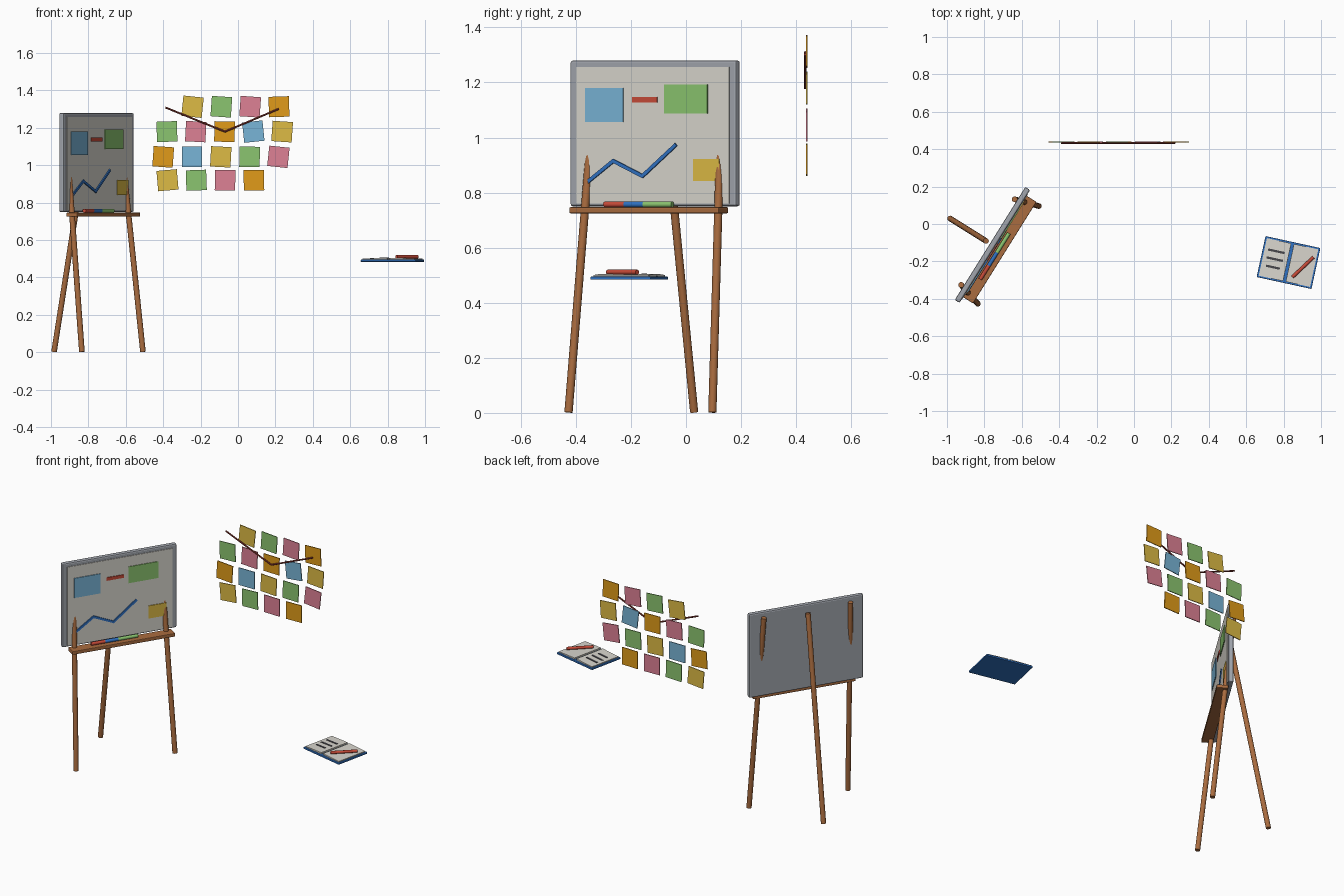
import bpy, math
from mathutils import Matrix, Vector

if "Cube" in bpy.data.objects:
    bpy.data.objects.remove(bpy.data.objects["Cube"])

COL = {
    "wood": (0.40, 0.15, 0.05), "frame": (0.36, 0.38, 0.42), "white": (0.70, 0.68, 0.62),
    "yellow": (0.73, 0.50, 0.06), "green": (0.26, 0.56, 0.16), "pink": (0.73, 0.22, 0.30),
    "orange": (0.75, 0.33, 0.01), "sky": (0.19, 0.46, 0.68), "red": (0.58, 0.07, 0.04),
    "thread": (0.25, 0.04, 0.03), "blue": (0.03, 0.17, 0.55), "cover": (0.03, 0.14, 0.36),
    "ink": (0.06, 0.06, 0.07),
}
MATS = {}
for key, rgb in COL.items():
    MATS[key] = bpy.data.materials.new(key)
    MATS[key].diffuse_color = (*rgb, 1)


def finish(ob, name, col, bevel=0.0):
    ob.name = name
    ob.data.materials.append(MATS[col])
    if bevel:
        m = ob.modifiers.new("Bevel", "BEVEL")
        m.width, m.segments = bevel, 2
    return ob


def box(name, size, loc, col, frame=Matrix(), rot=Matrix(), bevel=0.0):
    bpy.ops.mesh.primitive_cube_add(size=1)
    ob = bpy.context.object
    ob.data.transform(Matrix.Diagonal((*size, 1)))
    ob.matrix_world = frame @ Matrix.Translation(loc) @ rot
    return finish(ob, name, col, bevel)


def rod(name, a, b, r, col, frame=Matrix(), sides=16):
    a, b = frame @ Vector(a), frame @ Vector(b)
    bpy.ops.mesh.primitive_cylinder_add(vertices=sides, radius=r, depth=(b - a).length)
    ob = bpy.context.object
    ob.matrix_world = (Matrix.Translation((a + b) / 2)
                       @ (b - a).to_track_quat("Z", "Y").to_matrix().to_4x4())
    bpy.ops.object.shade_smooth_by_angle(angle=math.radians(40))
    return finish(ob, name, col)


# Easel frame of reference: local x along the board, local -y out of its face
E = Matrix.Translation((-0.757, -0.112, 0)) @ Matrix.Rotation(math.radians(58), 4, "Z")

# Legs and tray
for side, s in (("left", -1), ("right", 1)):
    rod("front_leg_" + side, (s * 0.308, -0.101, 0.002), (s * 0.27, 0.029, 1.25), 0.015, "wood", E)
rod("back_leg", (0, 0.267, 0.003), (0, 0.04, 1.235), 0.015, "wood", E)
box("tray", (0.64, 0.068, 0.022), (0, -0.044, 0.736), "wood", E, bevel=0.004)

# Board and writing surface
box("board_frame", (0.712, 0.03, 0.53), (0, 0, 1.015), "frame", E, bevel=0.008)
box("board_surface", (0.656, 0.006, 0.497), (0, -0.0155, 1.0085), "white", E)

# Cards on the board: centre x, z, width, height
for name, x, z, w, h, col in (
        ("blue_card", -0.205, 1.118, 0.163, 0.124, "sky"),
        ("red_bar", -0.031, 1.138, 0.107, 0.02, "red"),
        ("green_card", 0.145, 1.140, 0.184, 0.104, "green"),
        ("yellow_card", 0.232, 0.882, 0.11, 0.08, "yellow")):
    box(name, (w, 0.006, h), (x, -0.020, z), col, E)

# Zigzag chart line
pts = [(-0.277, 0.838), (-0.166, 0.915), (-0.041, 0.860), (0.100, 0.972)]
for i, (p, q) in enumerate(zip(pts, pts[1:])):
    dx, dz = q[0] - p[0], q[1] - p[1]
    box(f"chart_line_{i}", (math.hypot(dx, dz) + 0.008, 0.008, 0.013),
        ((p[0] + q[0]) / 2, -0.021, (p[1] + q[1]) / 2), "blue", E,
        Matrix.Rotation(-math.atan2(dz, dx), 4, "Y"))

# Markers lying on the tray
for x0, x1, col in ((-0.19, -0.104, "red"), (-0.104, -0.022, "blue"), (-0.022, 0.10, "green")):
    rod("marker_" + col, (x0, -0.042, 0.757), (x1, -0.042, 0.757), 0.0105, col, E, 12)

# Wall of sticky notes: first x, z, then (colour, clockwise tilt in degrees)
rows = (
    (-0.243, 1.313, (("yellow", 6), ("green", 4), ("pink", 4), ("orange", -2))),
    (-0.380, 1.180, (("green", -2), ("pink", 3), ("orange", 1), ("sky", -6), ("yellow", 4))),
    (-0.400, 1.045, (("orange", 4), ("sky", 0), ("yellow", 3), ("green", 1), ("pink", 6))),
    (-0.377, 0.920, (("yellow", -5), ("green", -2), ("pink", 1), ("orange", -1))),
)
for r, (x, z, notes) in enumerate(rows):
    for c, (col, tilt) in enumerate(notes):
        box(f"sticky_note_{r}_{c}", (0.109, 0.005, 0.109), (x + c * 0.154, 0.439, z), col,
            rot=Matrix.Rotation(math.radians(tilt), 4, "Y"))

# Thread across the notes
path = [(-0.388, 0.433, 1.309), (-0.07, 0.433, 1.18), (0.219, 0.433, 1.302)]
for i in range(2):
    rod(f"thread_{i}", path[i], path[i + 1], 0.005, "thread", sides=8)

# Open notebook
N = Matrix.Translation((0.826, -0.206, 0)) @ Matrix.Rotation(math.radians(-12.3), 4, "Z")
box("notebook_cover", (0.30, 0.224, 0.011), (0, 0, 0.4895), "blue", N, bevel=0.003)
for side, s in (("left", -1), ("right", 1)):
    box("page_" + side, (0.133, 0.206, 0.009), (s * 0.074, 0, 0.4985), "white", N,
        Matrix.Rotation(math.radians(s * 2), 4, "Y"))
for i, (y, w) in enumerate(((0.045, 0.09), (0.002, 0.09), (-0.042, 0.075))):
    box(f"written_line_{i}", (w, 0.012, 0.003), (-0.076, y, 0.5035), "ink", N,
        Matrix.Rotation(math.radians(-2), 4, "Y"))

# Pen on the right page
rod("pen", (0.847, -0.284, 0.511), (0.96, -0.177, 0.511), 0.009, "red", sides=12)

for m in bpy.data.materials:
    if m.users and not m.is_grease_pencil:
        m.use_nodes = True
        m.node_tree.nodes["Principled BSDF"].inputs["Base Color"].default_value = m.diffuse_color
